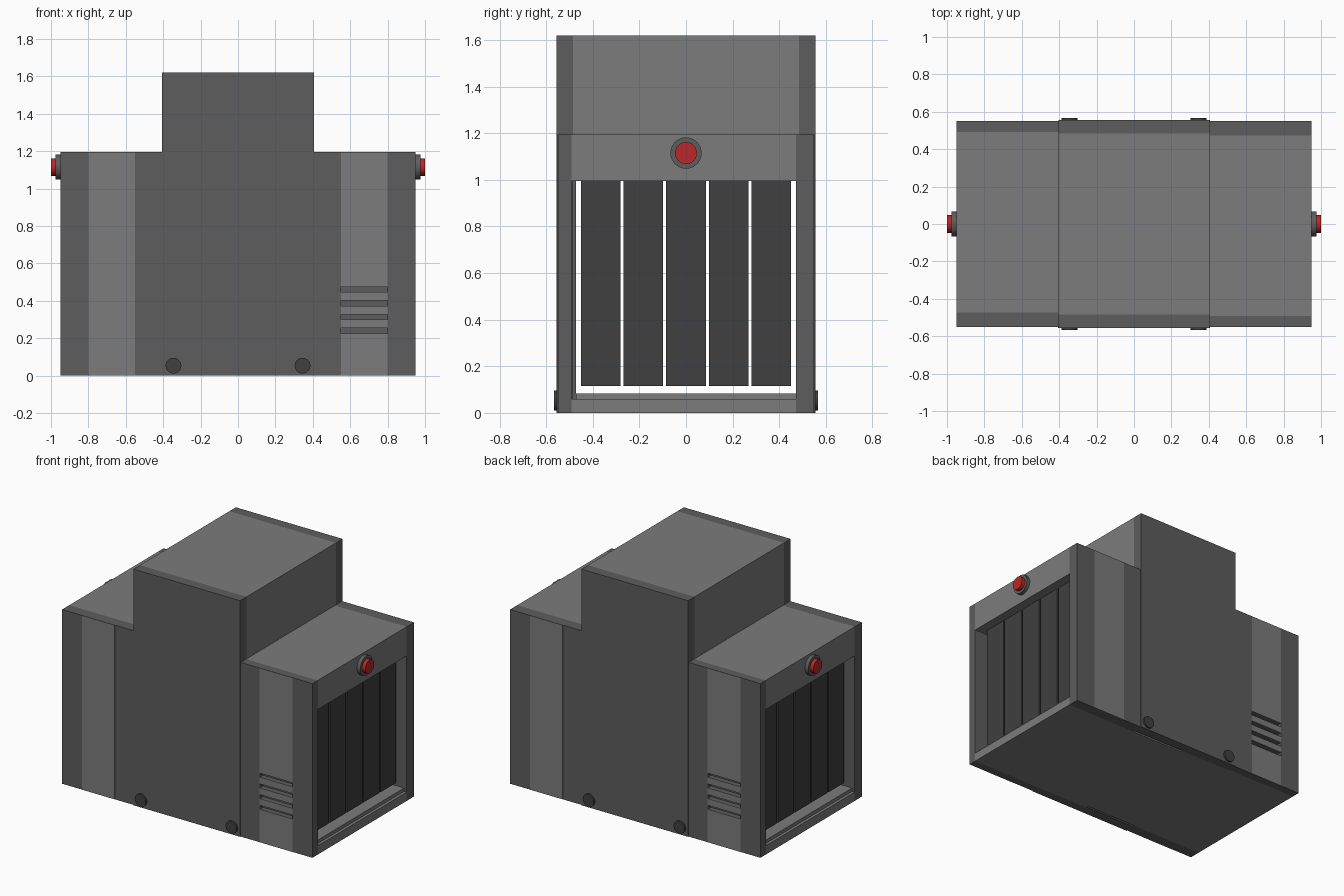
import bpy, bmesh, math
from mathutils import Matrix

if "Cube" in bpy.data.objects:
    bpy.data.objects.remove(bpy.data.objects["Cube"])

def material(name, r, g, b):
    m = bpy.data.materials.new(name)
    m.diffuse_color = (r, g, b, 1)
    m.use_nodes = True
    m.node_tree.nodes["Principled BSDF"].inputs["Base Color"].default_value = m.diffuse_color
    return m

BODY = material("light_grey", 0.2, 0.2, 0.2)
PANEL = material("dark_grey", 0.11, 0.11, 0.11)
RUBBER = material("curtain_black", 0.05, 0.05, 0.05)
RED = material("button_red", 0.5, 0.02, 0.02)
HALF_TURN = Matrix.Rotation(math.pi, 4, 'Z')

def finish(name, bm, mat):
    me = bpy.data.meshes.new(name)
    bm.to_mesh(me)
    bm.free()
    if mat:
        me.materials.append(mat)
    ob = bpy.data.objects.new(name, me)
    bpy.context.collection.objects.link(ob)
    return ob

def add_box(bm, x, y, z):
    size = Matrix.Diagonal((x[1] - x[0], y[1] - y[0], z[1] - z[0], 1))
    mid = Matrix.Translation([(a + b) / 2 for a, b in (x, y, z)])
    bmesh.ops.create_cube(bm, size=1, matrix=mid @ size)

def box(name, x, y, z, mat):
    bm = bmesh.new()
    add_box(bm, x, y, z)
    return finish(name, bm, mat)

def disc(name, pos, radius, depth, axis, mat):
    bm = bmesh.new()
    rot = Matrix.Rotation(math.pi / 2, 4, 'Y' if axis == 'x' else 'X')
    bmesh.ops.create_cone(bm, cap_ends=True, segments=32, radius1=radius, radius2=radius,
                          depth=depth, matrix=Matrix.Translation(pos) @ rot)
    for f in bm.faces:
        f.smooth = len(f.verts) == 4
    for e in bm.edges:
        e.smooth = all(len(f.verts) == 4 for f in e.link_faces)
    return finish(name, bm, mat)

def twin(ob):
    # the machine repeats under a half turn about z
    copy = ob.copy()
    copy.name = ob.name + "_opposite"
    copy.matrix_world = HALF_TURN @ ob.matrix_world
    bpy.context.collection.objects.link(copy)

# vent slot cutter
bm = bmesh.new()
for i in range(4):
    z = 0.226 + i * 0.0735
    add_box(bm, (0.551, 0.799), (-0.6, -0.515), (z, z + 0.028))
vent_cutter = finish("vent_cutter", bm, None)
vent_cutter.hide_render = True
vent_cutter.hide_set(True)

def cut_vents(ob):
    mod = ob.modifiers.new("vents", 'BOOLEAN')
    mod.operation = 'DIFFERENCE'
    mod.solver = 'EXACT'
    mod.object = vent_cutter
    bpy.context.view_layer.update()
    me = bpy.data.meshes.new_from_object(ob.evaluated_get(bpy.context.evaluated_depsgraph_get()))
    ob.modifiers.clear()
    ob.data = me

# central tower
box("tower_core", (-0.405, 0.405), (-0.485, 0.485), (1.1, 1.62), BODY)
twin(box("tower_side_panel", (-0.405, 0.405), (-0.555, -0.485), (0, 1.62), PANEL))

# tunnel roof, floor and belt
twin(box("tunnel_roof", (0, 0.95), (-0.492, 0.472), (0.995, 1.195), BODY))
twin(box("tunnel_floor", (0, 0.95), (-0.492, 0.472), (0, 0.06), BODY))
box("conveyor_belt", (-0.93, 0.93), (-0.472, 0.472), (0.05, 0.083), BODY)

# tunnel side walls
vent_wall = box("vented_wall", (0.405, 0.95), (-0.55, -0.492), (0, 1.195), PANEL)
cut_vents(vent_wall)
twin(vent_wall)
twin(box("plain_wall", (0.405, 0.95), (0.472, 0.55), (0, 1.195), PANEL))

# light stripes on the walls
stripe = box("vented_stripe", (0.55, 0.8), (-0.551, -0.545), (0, 1.194), BODY)
cut_vents(stripe)
twin(stripe)
twin(box("plain_stripe", (0.55, 0.8), (0.545, 0.551), (0, 1.194), BODY))

# curtain strips
for i in range(5):
    y = (i - 2) * 0.183
    twin(box("curtain_strip", (0.87, 0.885), (y - 0.085, y + 0.085), (0.115, 1.0), RUBBER))

# emergency buttons
twin(disc("button_collar", (0.96, 0, 1.115), 0.067, 0.03, 'x', PANEL))
twin(disc("button", (0.98, 0, 1.115), 0.047, 0.04, 'x', RED))

# round caps low on the sides
for x in (-0.345, 0.345):
    twin(disc("side_cap", (x, -0.555, 0.053), 0.042, 0.024, 'y', RUBBER))
